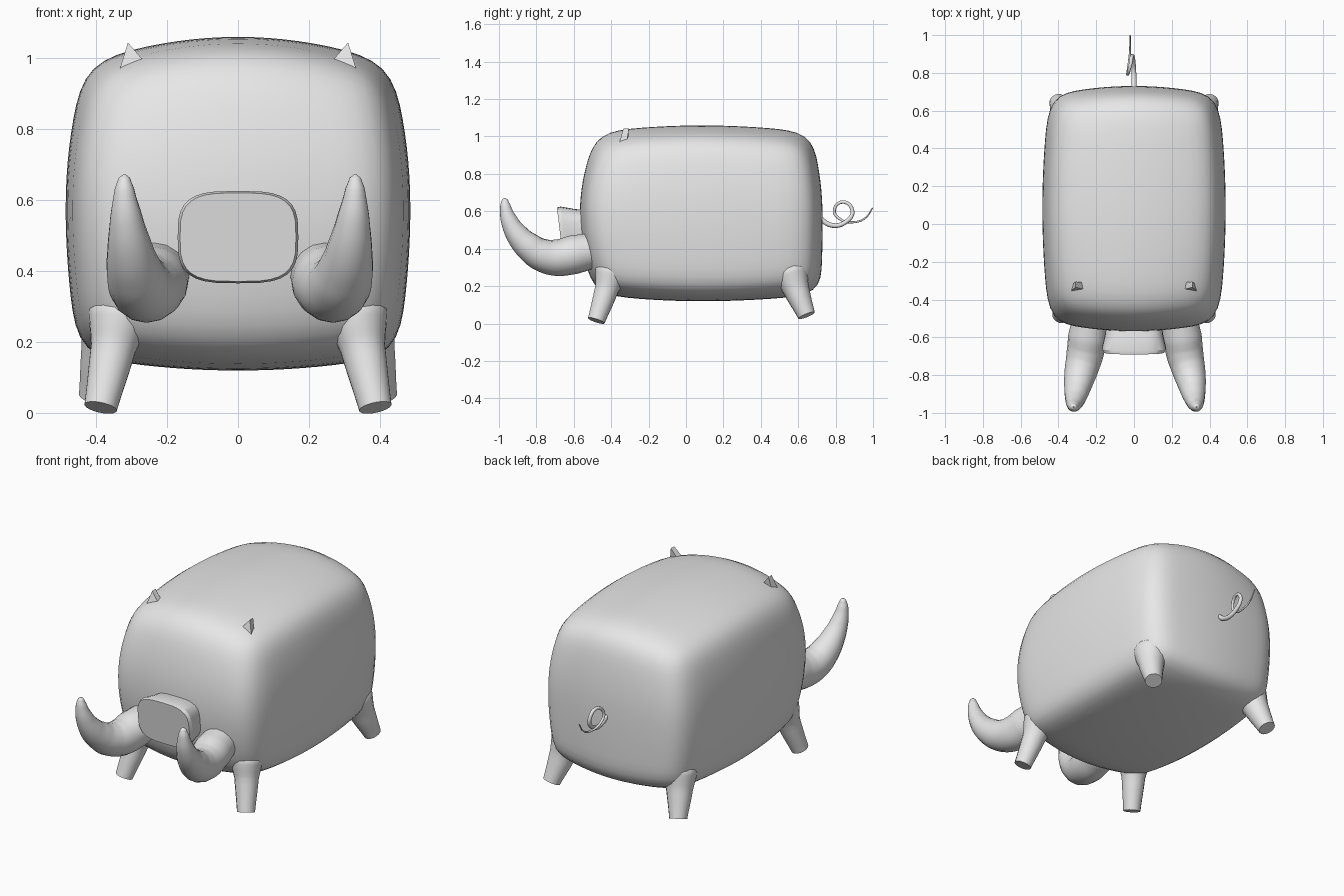
import bpy, bmesh, math
from mathutils import Vector

cube = bpy.data.objects.get("Cube")
if cube:
    bpy.data.objects.remove(cube, do_unlink=True)

GREY = (0.8, 0.8, 0.8, 1.0)
grey = bpy.data.materials.new("plain grey")
grey.use_nodes = True
grey.diffuse_color = GREY
grey.node_tree.nodes["Principled BSDF"].inputs["Base Color"].default_value = GREY


def add_mesh(name, mesh, smooth=True, angle=50):
    """Link a mesh with the grey material, smooth except at sharp edges."""
    obj = bpy.data.objects.new(name, mesh)
    bpy.context.scene.collection.objects.link(obj)
    mesh.materials.clear()
    mesh.materials.append(grey)
    if smooth:
        bpy.ops.object.select_all(action='DESELECT')
        obj.select_set(True)
        bpy.context.view_layer.objects.active = obj
        bpy.ops.object.shade_smooth_by_angle(angle=math.radians(angle))
    return obj


def from_bmesh(name, bm, **options):
    bmesh.ops.recalc_face_normals(bm, faces=bm.faces)
    mesh = bpy.data.meshes.new(name)
    bm.to_mesh(mesh)
    bm.free()
    return add_mesh(name, mesh, **options)


def tube(name, path, side=1, shift=0, sides=4):
    """Round tube through points of (x, y, z, radius)."""
    curve = bpy.data.curves.new(name + "_path", 'CURVE')
    curve.dimensions = '3D'
    curve.bevel_depth = 1.0
    curve.bevel_resolution = sides
    curve.resolution_u = 6
    curve.use_fill_caps = True
    spline = curve.splines.new('BEZIER')
    spline.bezier_points.add(len(path) - 1)
    for point, (x, y, z, r) in zip(spline.bezier_points, path):
        point.co = (x * side + shift, y, z)
        point.radius = r
        point.handle_left_type = point.handle_right_type = 'AUTO'
    temp = bpy.data.objects.new(name + "_path", curve)
    bpy.context.scene.collection.objects.link(temp)
    bpy.context.view_layer.update()
    graph = bpy.context.evaluated_depsgraph_get()
    mesh = bpy.data.meshes.new_from_object(temp.evaluated_get(graph))
    bpy.data.objects.remove(temp, do_unlink=True)
    return add_mesh(name, mesh)


# Body: a gridded box with bulging sides, rounded by subdivision
bm = bmesh.new()
bmesh.ops.create_cube(bm, size=2)
bmesh.ops.subdivide_edges(bm, edges=bm.edges[:], cuts=4, use_grid_fill=True)
for v in bm.verts:
    x, y, z = v.co
    x_pinch = 0.12 if z > 0 else 0.08
    if y < 0:
        y_pinch = 0.15 if z > 0 else 0.13
    else:
        y_pinch = 0.10 if z > 0 else 0.02
    z_pinch = 0.16 if z > 0 else 0.09
    v.co = (0.49 * x * (1 - 0.08 * y * y - x_pinch * z * z),
            0.08 + 0.655 * y * (1 - 0.08 * x * x - y_pinch * z * z),
            0.59 + 0.475 * z * (1 - z_pinch * x * x - 0.08 * y * y))
body = from_bmesh("body", bm, angle=180)
rounding = body.modifiers.new("rounding", 'SUBSURF')
rounding.levels = rounding.render_levels = 2

# Snout: rounded-rectangle rings, flaring to a slightly tilted front
bm = bmesh.new()
rings = []
for y, scale in ((-0.50, 0.84), (-0.58, 0.9), (-0.655, 1.0), (-0.675, 0.96)):
    ring = []
    for i in range(32):
        a = math.tau * i / 32
        c, s = math.cos(a), math.sin(a)
        x = 0.17 * scale * math.copysign(abs(c) ** 0.6, c)
        z = 0.13 * scale * math.copysign(abs(s) ** 0.6, s)
        ring.append(bm.verts.new((x, y - 0.12 * z, 0.495 + z)))
    rings.append(ring)
for a, b in zip(rings, rings[1:]):
    for i in range(32):
        j = (i + 1) % 32
        bm.faces.new((a[i], a[j], b[j], b[i]))
bm.faces.new(rings[0])
bm.faces.new(rings[-1])
from_bmesh("snout", bm, angle=30)

TUSK = [(0.235, -0.50, 0.39, 0.095), (0.25, -0.60, 0.368, 0.104),
        (0.265, -0.69, 0.352, 0.098), (0.285, -0.775, 0.368, 0.088),
        (0.30, -0.84, 0.41, 0.077), (0.31, -0.895, 0.465, 0.064),
        (0.32, -0.945, 0.55, 0.046), (0.325, -0.966, 0.63, 0.028),
        (0.325, -0.968, 0.662, 0.016), (0.325, -0.968, 0.672, 0.003)]
FRONT_LEG = [(0.387, -0.48, 0.015, 0.047), (0.352, -0.425, 0.18, 0.064),
             (0.335, -0.40, 0.27, 0.088), (0.32, -0.37, 0.36, 0.06)]
REAR_LEG = [(0.402, 0.645, 0.043, 0.047), (0.372, 0.59, 0.18, 0.07),
            (0.352, 0.56, 0.27, 0.094), (0.33, 0.53, 0.37, 0.06)]

for label, side in (("left", 1), ("right", -1)):
    tube(label + "_tusk", TUSK, side, shift=0.005, sides=6)
    tube(label + "_front_leg", FRONT_LEG, side, sides=6)
    tube(label + "_rear_leg", REAR_LEG, side, sides=6)

    # Ear: a small wedge, wide triangle in front, narrow one behind
    bm = bmesh.new()
    front = [Vector((0.31 * side, -0.335, 1.043)),
             Vector((0.338 * side, -0.36, 0.952)),
             Vector((0.247 * side, -0.35, 0.97))]
    middle = sum(front, Vector()) / 3
    back = [middle + (p - middle) * 0.6 + Vector((0, 0.04, 0.012)) for p in front]
    back[0] = front[0] + Vector((0, 0.03, 0))
    fv = [bm.verts.new(p) for p in front]
    bv = [bm.verts.new(p) for p in back]
    bm.faces.new(fv)
    bm.faces.new(bv)
    for i in range(3):
        j = (i + 1) % 3
        bm.faces.new((fv[i], fv[j], bv[j], bv[i]))
    from_bmesh(label + "_ear", bm, smooth=False)

# Tail: a thin tapering tube with one curl
tail = [(0, 0.70, 0.575), (0, 0.78, 0.525), (-0.003, 0.85, 0.54),
        (-0.01, 0.89, 0.60), (-0.02, 0.84, 0.65), (-0.033, 0.793, 0.605),
        (-0.03, 0.825, 0.557), (-0.022, 0.90, 0.542), (-0.02, 0.96, 0.565),
        (-0.02, 0.998, 0.618)]
tube("tail", [(*p, 0.014 - 0.0012 * i) for i, p in enumerate(tail)])
